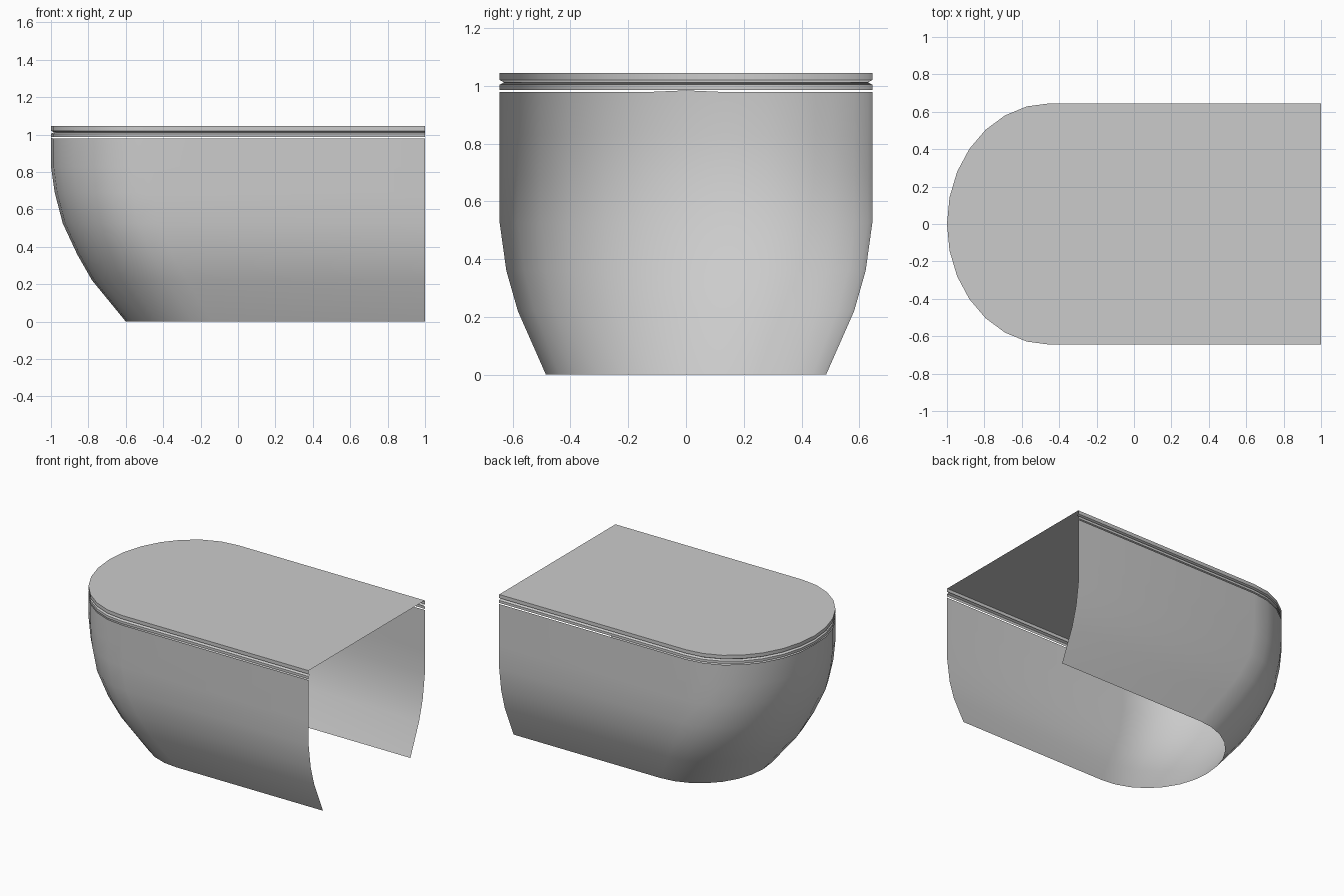
import bpy, bmesh
from math import sin, cos, pi, radians

if "Cube" in bpy.data.objects:
    bpy.data.objects.remove(bpy.data.objects["Cube"])

ARC = 14  # segments round the curved front


def outline(half, front, centre):
    """U-shaped plan: straight sides to the back, half-ellipse at the front."""
    arc = [(centre - (centre - front) * sin(pi * i / ARC),
            half * cos(pi * i / ARC)) for i in range(ARC + 1)]
    return [(1, half)] + arc + [(1, -half)]


def shell(name, levels, cap=False, tip=0, angle=40):
    """Skin a stack of (z, half width, front x, arc centre x) outlines, open at the back."""
    bm = bmesh.new()
    rows = [[bm.verts.new((x, y, z)) for x, y in outline(h, f, c)] for z, h, f, c in levels]
    for low, high in zip(rows, rows[1:]):
        for i in range(len(low) - 1):
            bm.faces.new((low[i], low[i + 1], high[i + 1], high[i]))
    if cap:
        bm.faces.new(rows[-1])
    rows[-1][1 + ARC // 2].co.z += tip
    mesh = bpy.data.meshes.new(name)
    bm.to_mesh(mesh)
    bm.free()
    ob = bpy.data.objects.new(name, mesh)
    bpy.context.collection.objects.link(ob)
    bpy.ops.object.select_all(action='DESELECT')
    ob.select_set(True)
    bpy.context.view_layer.objects.active = ob
    bpy.ops.object.shade_smooth_by_angle(angle=radians(angle))
    return ob


def rim(z, inset=0):
    return (z, 0.645 - inset, -1 + inset, -0.45)


# Bowl: tapers towards the floor, open below and behind
shell("bowl", [
    (0.0, 0.485, -0.60, -0.14),
    (0.22, 0.582, -0.78, -0.27),
    (0.36, 0.622, -0.86, -0.35),
    (0.525, 0.645, -0.937, -0.42),
    (0.69, 0.645, -0.98, -0.45),
    (0.83, 0.645, -1.0, -0.45),
    (0.978, 0.645, -1.0, -0.45),
], tip=0.006)

# Seat: thin band with its upper edge chamfered into the groove
shell("seat", [rim(0.986), rim(1.004), rim(1.012, 0.015)], angle=30)

# Lid: matching chamfer below, flat top
shell("lid", [rim(1.012, 0.015), rim(1.020), rim(1.045)], cap=True, angle=30)
